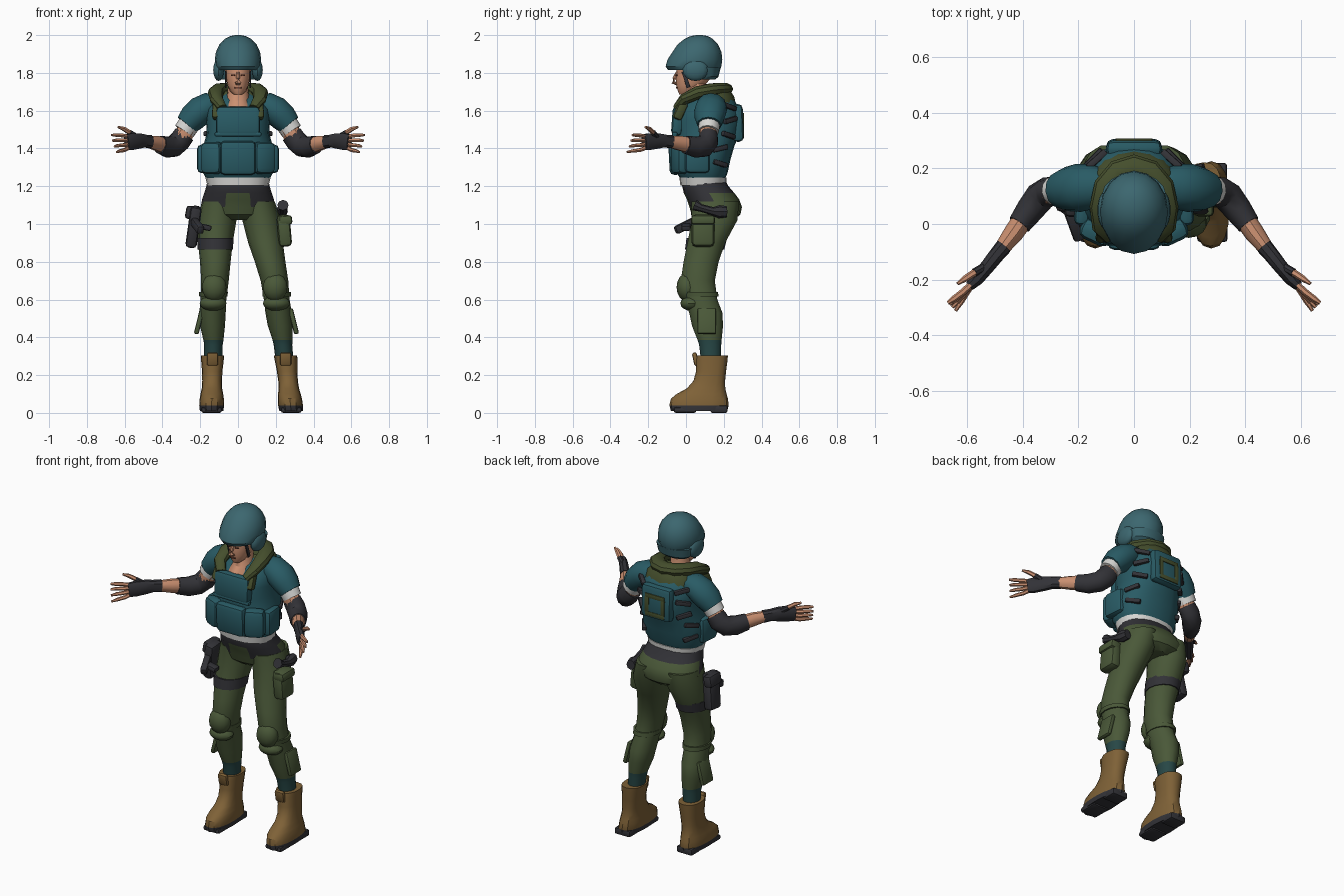
import bpy, bmesh, math
from mathutils import Vector, Matrix, Euler


def material(name, rgb):
    m = bpy.data.materials.new(name)
    m.diffuse_color = (*rgb, 1)
    return m


TEAL = material("helmet teal", (0.045, 0.135, 0.16))
VEST = material("vest teal", (0.022, 0.105, 0.13))
GREEN = material("trouser green", (0.068, 0.098, 0.04))
OLIVE = material("collar olive", (0.06, 0.078, 0.026))
DARK = material("charcoal", (0.032, 0.032, 0.038))
SKIN = material("skin", (0.6, 0.28, 0.165))
WHITE = material("white cloth", (0.68, 0.68, 0.66))
BROWN = material("boot brown", (0.21, 0.12, 0.038))
SOCK = material("sock teal", (0.02, 0.062, 0.06))
LIPS = material("dark brown", (0.15, 0.05, 0.03))


def finish(name, bm, mats, rule=None):
    bmesh.ops.recalc_face_normals(bm, faces=bm.faces)
    if rule:
        for f in bm.faces:
            f.material_index = rule(f.calc_center_median())
    me = bpy.data.meshes.new(name)
    bm.to_mesh(me)
    bm.free()
    ob = bpy.data.objects.new(name, me)
    for m in mats:
        me.materials.append(m)
    bpy.context.collection.objects.link(ob)
    return ob


def skin_rings(name, rings, mats, rule=None):
    bm = bmesh.new()
    vs = [[bm.verts.new(p) for p in r] for r in rings]
    n = len(vs[0])
    for a, b in zip(vs, vs[1:]):
        for i in range(n):
            bm.faces.new((a[i], a[(i + 1) % n], b[(i + 1) % n], b[i]))
    bm.faces.new(vs[0])
    bm.faces.new(vs[-1])
    return finish(name, bm, mats, rule)


def unit_ring(n, power):
    out = []
    for i in range(n):
        c, s = math.cos(math.tau * i / n), math.sin(math.tau * i / n)
        out.append((math.copysign(abs(c) ** (2 / power), c), math.copysign(abs(s) ** (2 / power), s)))
    return out


def loft(name, rows, mats, rule=None, n=16, power=2.0):
    """Stacked level rings: (z, centre x, half width, front y, back y)."""
    rings = [[(cx + rx * c, (y0 + y1) / 2 + (y1 - y0) / 2 * s, z) for c, s in unit_ring(n, power)]
             for z, cx, rx, y0, y1 in rows]
    return skin_rings(name, rings, mats, rule)


def tube(name, pts, mats, rule=None, n=10, power=2.0):
    """Sweep along points: (x, y, z, sideways radius, upright radius)."""
    ps = [Vector(p[:3]) for p in pts]
    rings = []
    for i, p in enumerate(pts):
        d = (ps[min(i + 1, len(ps) - 1)] - ps[max(i - 1, 0)]).normalized()
        side = d.cross(Vector((0, 0, 1))).normalized()
        up = side.cross(d)
        rings.append([ps[i] + side * p[3] * c + up * p[4] * s for c, s in unit_ring(n, power)])
    return skin_rings(name, rings, mats, rule)


def box(name, loc, size, mat, rot=(0, 0, 0), bevel=0.02):
    bm = bmesh.new()
    bmesh.ops.create_cube(bm, size=1)
    bmesh.ops.scale(bm, vec=size, verts=bm.verts)
    bmesh.ops.bevel(bm, geom=bm.edges[:], offset=min(bevel, min(size) * 0.4), segments=2,
                    profile=0.5, affect='EDGES')
    bm.transform(Matrix.Translation(loc) @ Euler([math.radians(a) for a in rot]).to_matrix().to_4x4())
    return finish(name, bm, [mat])


def ball(name, loc, size, mat, rot=(0, 0, 0)):
    bm = bmesh.new()
    bmesh.ops.create_uvsphere(bm, u_segments=14, v_segments=8, radius=1)
    bmesh.ops.scale(bm, vec=size, verts=bm.verts)
    bm.transform(Matrix.Translation(loc) @ Euler([math.radians(a) for a in rot]).to_matrix().to_4x4())
    return finish(name, bm, [mat])


# Head, face and neck
loft("head", [(1.685, 0, .022, -.035, .02), (1.70, 0, .04, -.042, .05), (1.735, 0, .056, -.052, .10),
              (1.77, 0, .064, -.054, .13), (1.81, 0, .068, -.05, .14), (1.86, 0, .066, -.045, .14)], [SKIN])
tube("nose", [(0, -.045, 1.805, .008, .008), (0, -.062, 1.77, .011, .01), (0, -.068, 1.75, .016, .01),
              (0, -.045, 1.738, .012, .006)], [SKIN], n=8)
box("mouth", (0, -.05, 1.722), (.036, .008, .009), LIPS, bevel=.003)
for s in (-1, 1):
    box("eye", (s * .027, -.05, 1.788), (.022, .008, .009), LIPS, (0, 0, s * 18), .003)
loft("neck", [(1.56, 0, .09, -.045, .15), (1.62, 0, .078, -.042, .14), (1.655, 0, .06, -.01, .12),
              (1.74, 0, .052, .0, .11)], [SKIN])

# Helmet with brim, nape guard and ear guards
loft("helmet", [(1.815, 0, .106, -.095, .18), (1.835, 0, .12, -.108, .187), (1.87, 0, .123, -.098, .192),
                (1.91, 0, .117, -.072, .188), (1.95, 0, .099, -.045, .17), (1.98, 0, .07, -.008, .142),
                (1.995, 0, .04, .025, .115), (2.0, 0, .014, .055, .085)], [TEAL])
loft("nape_guard", [(1.765, 0, .088, .05, .155), (1.78, 0, .105, .045, .172), (1.83, 0, .115, .03, .184)], [TEAL])
for s in (-1, 1):
    ball("ear_guard", (s * .103, .05, 1.815), (.029, .068, .058), TEAL)
    box("cheek_strap", (s * .066, .0, 1.765), (.008, .02, .09), DARK, (18, 0, 0), .002)

# Vest body with the shirt hem showing beneath
loft("vest", [(1.235, 0, .165, -.025, .205), (1.27, 0, .185, -.05, .22), (1.34, 0, .195, -.06, .235),
              (1.41, 0, .185, -.05, .255), (1.48, 0, .165, -.055, .285), (1.55, 0, .17, -.055, .295),
              (1.61, 0, .165, -.035, .28), (1.66, 0, .13, .015, .255), (1.69, 0, .085, .05, .22)],
     [VEST], power=2.4, n=20)
loft("shirt_hem", [(1.205, 0, .163, -.03, .212), (1.245, 0, .172, -.035, .215)], [WHITE], power=2.3, n=20)
box("chest_plate", (0, -.045, 1.545), (.235, .06, .155), VEST, (-4, 0, 0), .025)
box("chest_flap", (0, -.06, 1.475), (.25, .03, .025), VEST, (0, 0, 0), .01)
box("centre_pouch", (0, -.06, 1.35), (.19, .06, .18), VEST, (3, 0, 0), .025)
for s in (-1, 1):
    box("front_pouch", (s * .135, -.03, 1.35), (.12, .08, .17), VEST, (0, 0, s * 25), .03)
    box("side_pouch", (s * .185, .06, 1.345), (.055, .13, .15), VEST, (0, 0, s * 5), .022)
    box("shoulder_strap", (s * .115, -.03, 1.60), (.04, .05, .1), OLIVE, (-25, 0, s * 10), .015)
    # Dark webbing on the back and flanks
    for k, (x, y, z, yaw) in enumerate([(.135, .232, 1.62, -42), (.145, .235, 1.55, -45), (.145, .225, 1.47, -45),
                                        (.165, .18, 1.40, -62), (.158, .18, 1.32, -55)]):
        box("webbing", (s * x, y, z), (.09, .025, .026), DARK, (0, s * (12 if k % 2 else -14), s * yaw), .006)

# Back pack panel and its olive border
box("back_panel", (0, .273, 1.535), (.2, .06, .2), VEST, (2, 0, 0), .025)
for z in (1.465, 1.575):
    box("panel_trim", (0, .303, z), (.13, .009, .026), OLIVE, (0, 0, 0), .003)
for s in (-1, 1):
    box("panel_trim", (s * .054, .303, 1.52), (.026, .009, .1), OLIVE, (0, 0, 0), .003)

# Collar wrapping the neck
half = [(.085, -.045, 1.615, .03, .022), (.115, -.01, 1.66, .036, .03), (.118, .06, 1.695, .042, .036),
        (.1, .135, 1.71, .045, .036), (.055, .185, 1.715, .048, .034)]
tube("collar", half + [(0, .2, 1.715, .05, .034)] + [(-p[0], *p[1:]) for p in reversed(half)], [OLIVE], n=10)
loft("yoke", [(1.63, 0, .155, .03, .265), (1.675, 0, .14, .04, .255), (1.705, 0, .1, .07, .235)], [OLIVE])

# Arms, built for one side and mirrored by sign
for s in (-1, 1):
    def arm(name, pts, mats, rule=None, n=10, power=2.0):
        return tube(name, [(s * p[0], *p[1:]) for p in pts], mats, rule, n, power)
    arm("sleeve", [(.1, .14, 1.64, .06, .05), (.15, .135, 1.628, .08, .07), (.2, .13, 1.6, .087, .077),
                   (.24, .125, 1.562, .08, .074), (.272, .122, 1.525, .064, .062)], [VEST], n=12)
    arm("sleeve_cuff", [(.245, .125, 1.55, .06, .06), (.285, .12, 1.49, .054, .057)], [WHITE], n=12)
    arm("upper_arm", [(.25, .122, 1.53, .05, .05), (.3, .115, 1.455, .046, .05)], [SKIN])
    arm("elbow_pad", [(.283, .12, 1.475, .048, .056), (.308, .118, 1.44, .053, .06), (.338, .098, 1.412, .055, .058),
                      (.375, .05, 1.407, .05, .056), (.413, -.002, 1.42, .042, .048)], [DARK], n=12)
    arm("forearm", [(.39, .03, 1.415, .038, .044), (.435, -.035, 1.428, .036, .04),
                    (.485, -.1, 1.438, .026, .03)], [SKIN])
    arm("glove", [(.468, -.08, 1.436, .03, .036), (.495, -.112, 1.44, .028, .034), (.525, -.15, 1.44, .026, .042),
                  (.565, -.198, 1.436, .024, .046), (.59, -.222, 1.432, .018, .042)], [DARK], n=10, power=2.5)
    # Four fingers and a raised thumb
    for k in range(4):
        z = 1.463 - .02 * k
        out = (.012, .006, -.004, -.016)[k]
        arm("finger", [(.58, -.212, z, .012, .011), (.61 + out * .5, -.245, z + .006 - .006 * k, .012, .011),
                       (.638 + out, -.274 + out * .3, z + .008 - .008 * k, .011, .01),
                       (.658 + out, -.296 + out, z + .008 - .01 * k, .006, .006)], [SKIN], n=6)
    arm("thumb_base", [(.53, -.15, 1.455, .016, .018), (.575, -.175, 1.485, .015, .015)], [DARK], n=8)
    arm("thumb", [(.57, -.172, 1.482, .013, .013), (.605, -.195, 1.504, .012, .012),
                  (.635, -.215, 1.514, .006, .006)], [SKIN], n=6)

# Hips with a dark belt dipping at the sides
loft("hips", [(1.245, 0, .158, -.022, .2), (1.2, 0, .168, -.02, .225), (1.165, 0, .178, -.012, .255),
              (1.13, 0, .19, .005, .282), (1.09, 0, .198, .018, .296), (1.05, 0, .17, .03, .288),
              (1.02, 0, .09, .07, .25)], [GREEN, DARK],
     lambda c: int(c.z > 1.18 or (c.z > 1.1 and abs(c.x) > .08 and c.y < .13)), n=20, power=2.2)

# Legs share one profile and follow separate centre lines
leg_rows = [(1.12, .092, .025, .285), (1.02, .102, .028, .275), (.9, .092, .005, .21), (.8, .081, -.015, .175),
            (.7, .073, -.03, .155), (.6, .068, -.01, .168), (.53, .07, .015, .195), (.46, .066, .03, .198),
            (.385, .053, .06, .19), (.36, .049, .068, .188), (.26, .047, .08, .185)]
lines = {"left": (.102, .125, .146, .17, .193, .205, .215, .224, .236, .238, .248),
         "right": (-.1, -.11, -.12, -.12, -.122, -.13, -.135, -.135, -.13, -.13, -.132)}
for side, xs in lines.items():
    s = 1 if side == "left" else -1
    loft(side + "_leg", [(z, x, r, a, b) for (z, r, a, b), x in zip(leg_rows, xs)], [GREEN, SOCK],
         lambda c: int(c.z < .38), n=14)
    knee = xs[4] + .004 * s
    ball(side + "_knee_pad", (knee, .005, .665), (.066, .055, .075), GREEN)
    ball(side + "_knee_pad_lower", (knee + .006 * s, .03, .58), (.073, .06, .04), GREEN)
    loft(side + "_knee_strap", [(.615, xs[5], .075, -.015, .175), (.64, xs[5], .076, -.02, .172)], [GREEN], n=14)
    # Shin pocket flaring outwards
    box(side + "_shin_pocket", (xs[7] + .07 * s, .11, .485), (.026, .1, .14), GREEN, (0, -14 * s, 0), .01)
    # Boot with dark sole
    top, toe = (.252, .282) if s > 0 else (-.135, -.14)
    rows = [(0.01, .062, -.08, .218), (.04, .066, -.088, .226), (.075, .064, -.08, .222), (.1, .06, -.05, .215),
            (.13, .054, .005, .208), (.17, .052, .04, .207), (.22, .054, .053, .212), (.28, .06, .05, .22),
            (.305, .062, .055, .222)]
    loft(side + "_boot", [(z, toe + (top - toe) * z / .3, r, a, b) for z, r, a, b in rows], [BROWN, DARK],
         lambda c: int(c.z < .035), n=16, power=2.4)
    box(side + "_heel", (toe, .175, .02), (.105, .09, .04), DARK, bevel=.01)
    box(side + "_toe_sole", (toe, -.005, .015), (.11, .12, .03), DARK, bevel=.012)
    box(side + "_boot_tongue", (top, .05, .285), (.06, .025, .07), BROWN, (12, 0, 0), .01)

# Thigh strap and holster with sidearm
loft("thigh_strap", [(.865, -.12, .093, -.008, .205), (.925, -.12, .097, .0, .22)], [DARK], n=14)
box("holster", (-.235, .085, .985), (.06, .1, .22), DARK, (6, 8, 0), .02)
box("holster_flap", (-.25, .1, 1.06), (.055, .11, .07), DARK, (0, 10, 0), .015)
box("sidearm_grip", (-.215, -.005, .99), (.04, .12, .045), DARK, (25, 0, 20), .012)
box("sidearm_guard", (-.185, .0, .985), (.09, .05, .03), DARK, (0, 12, 0), .01)

# Left hip pouches
box("thigh_pouch", (.245, .09, .965), (.07, .12, .17), GREEN, (0, -5, 0), .022)
box("thigh_pouch_flap", (.252, .09, 1.02), (.07, .125, .05), GREEN, (0, -5, 0), .015)
tube("hip_tool", [(.238, .045, 1.10, .03, .03), (.24, .08, 1.085, .022, .02), (.238, .14, 1.068, .024, .022),
                  (.232, .175, 1.065, .032, .035), (.226, .215, 1.065, .026, .03)], [DARK], n=8)

for ob in bpy.data.objects:
    ob.select_set(True)
    bpy.context.view_layer.objects.active = ob
bpy.ops.object.shade_smooth_by_angle(angle=math.radians(35))
